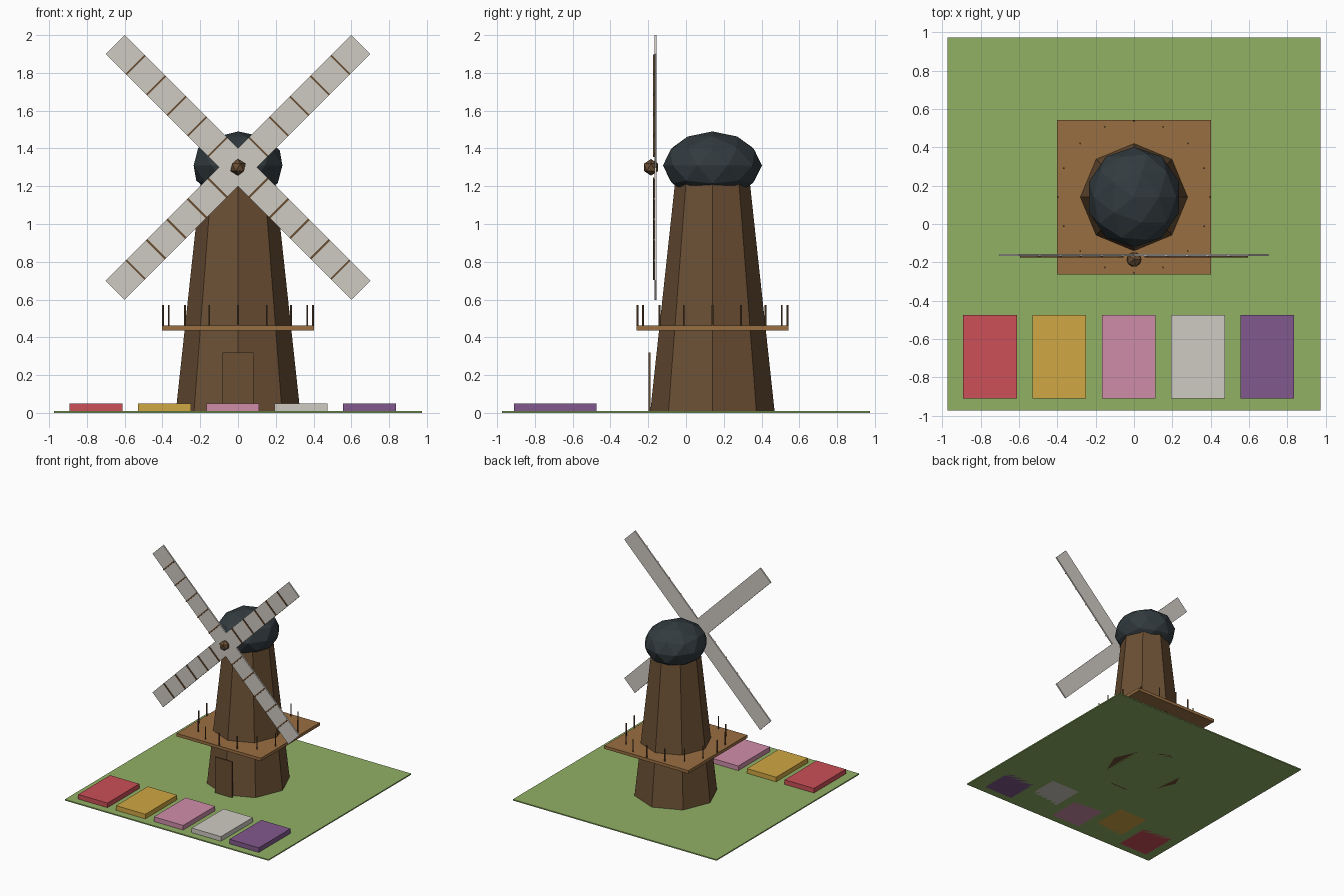
import bpy, math
from mathutils import Matrix

if "Cube" in bpy.data.objects:
    bpy.data.objects.remove(bpy.data.objects["Cube"])


def mat(name, r, g, b):
    """Flat material from 0-255 display values."""
    m = bpy.data.materials.new(name)
    lin = [(c / 255 / 12.92) if c < 10 else ((c / 255 + 0.055) / 1.055) ** 2.4 for c in (r, g, b)]
    m.diffuse_color = (*lin, 1)
    m.use_nodes = True
    m.node_tree.nodes["Principled BSDF"].inputs["Base Color"].default_value = m.diffuse_color
    return m


GRASS = mat("grass", 145, 177, 101)
DARK_WOOD = mat("dark_wood", 107, 79, 52)
LIGHT_WOOD = mat("light_wood", 154, 111, 66)
SLATE = mat("slate", 50, 59, 63)
CANVAS = mat("canvas", 207, 202, 194)
RED = mat("red_flowers", 203, 80, 87)
YELLOW = mat("yellow_flowers", 208, 167, 68)
PINK = mat("pink_flowers", 207, 141, 169)
PURPLE = mat("purple_flowers", 130, 89, 142)

CY = 0.14          # tower centre in y
HUB_Z = 1.30       # sail axis height


def finish(name, material):
    ob = bpy.context.object
    ob.name = name
    ob.data.materials.append(material)
    return ob


def box(name, material, x, y, z):
    """Box from (min, max) ranges."""
    bpy.ops.mesh.primitive_cube_add(size=1)
    ob = finish(name, material)
    mid = [(a + b) / 2 for a, b in (x, y, z)]
    size = [b - a for a, b in (x, y, z)]
    ob.data.transform(Matrix.Translation(mid) @ Matrix.Diagonal((*size, 1)))
    return ob


def ball(name, material, subdivisions, centre, radii):
    bpy.ops.mesh.primitive_ico_sphere_add(subdivisions=subdivisions, radius=1)
    ob = finish(name, material)
    ob.data.transform(Matrix.Translation(centre) @ Matrix.Diagonal((*radii, 1)))
    return ob


# Ground and flower beds
box("ground", GRASS, (-0.975, 0.975), (-0.975, 0.975), (0, 0.01))
for i, m in enumerate((RED, YELLOW, PINK, CANVAS, PURPLE)):
    cx = -0.752 + i * 0.362
    box("flower_bed", m, (cx - 0.14, cx + 0.14), (-0.91, -0.475), (0, 0.05))

# Tapered eight-sided tower, corners on the axes
bpy.ops.mesh.primitive_cone_add(vertices=8, radius1=0.33, radius2=0.197, depth=1.23,
                                location=(0, CY, 0.615))
finish("tower", DARK_WOOD)
box("door", DARK_WOOD, (-0.082, 0.082), (-0.199, -0.187), (0, 0.32))

# Faceted cap and sail hub
ball("cap", SLATE, 2, (0, CY, 1.31), (0.247, 0.262, 0.18))
ball("hub", DARK_WOOD, 1, (0, -0.185, HUB_Z), (0.044, 0.044, 0.044))

# Gallery deck with a ring of posts
box("gallery_deck", LIGHT_WOOD, (-0.403, 0.403), (CY - 0.403, CY + 0.403), (0.436, 0.462))
for i in range(16):
    a = i * math.tau / 16
    bpy.ops.mesh.primitive_cylinder_add(
        vertices=6, radius=0.005, depth=0.115,
        location=(0.397 * math.cos(a), CY + 0.397 * math.sin(a), 0.514))
    finish("gallery_post", DARK_WOOD)

# Four sails with cross slats, turned around the hub axis
LENGTH, HALF = 0.92, 0.0715
for k in range(4):
    turn = Matrix.Translation((0, 0, HUB_Z)) @ Matrix.Rotation(math.radians(45 + 90 * k), 4, 'Y')
    parts = [box("sail", CANVAS, (-HALF, HALF), (-0.168, -0.156), (0, LENGTH))]
    for i in range(1, 6):
        d = LENGTH * i / 6
        parts.append(box("sail_slat", DARK_WOOD, (-HALF, HALF), (-0.175, -0.167),
                         (d - 0.005, d + 0.005)))
    for ob in parts:
        ob.data.transform(turn)
